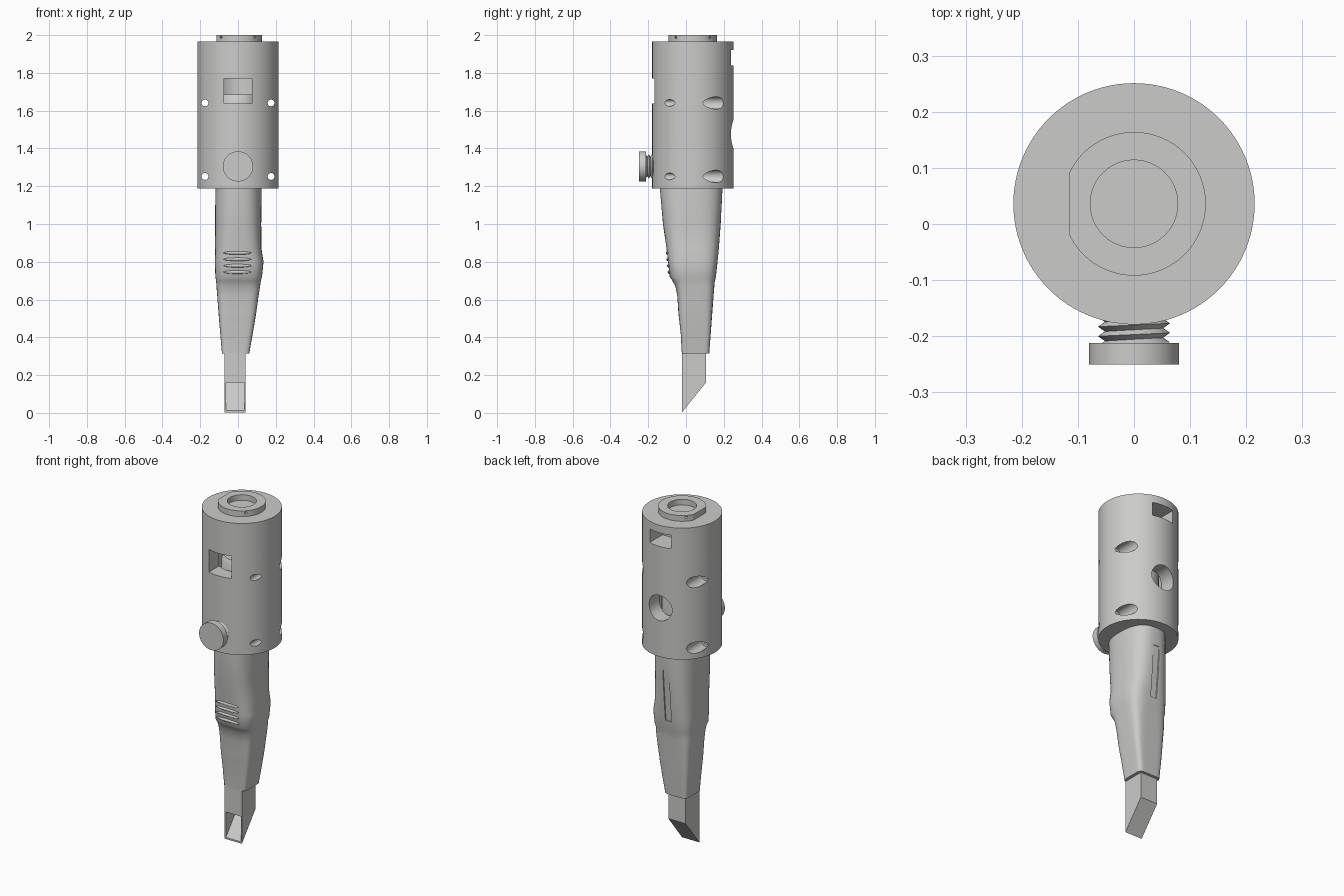
import bpy, bmesh, math
from mathutils import Vector, Matrix

if "Cube" in bpy.data.objects:
    bpy.data.objects.remove(bpy.data.objects["Cube"], do_unlink=True)

grey = bpy.data.materials.new("plain grey")
grey.use_nodes = True
grey.diffuse_color = (0.6, 0.6, 0.59, 1)
grey.node_tree.nodes["Principled BSDF"].inputs["Base Color"].default_value = (0.6, 0.6, 0.59, 1)

CY = 0.036  # y of the main axis


def make(name, bm):
    bmesh.ops.recalc_face_normals(bm, faces=bm.faces)
    me = bpy.data.meshes.new(name)
    bm.to_mesh(me)
    bm.free()
    me.materials.append(grey)
    ob = bpy.data.objects.new(name, me)
    bpy.context.collection.objects.link(ob)
    return ob


def cylinder(name, r, a, b, seg=48):
    """Solid cylinder from point a to point b."""
    a, b = Vector(a), Vector(b)
    d = b - a
    m = Matrix.Translation((a + b) / 2) @ d.to_track_quat('Z', 'Y').to_matrix().to_4x4()
    bm = bmesh.new()
    bmesh.ops.create_cone(bm, cap_ends=True, segments=seg, radius1=r, radius2=r,
                          depth=d.length, matrix=m)
    return make(name, bm)


def box(name, lo, hi, tilt=0):
    lo, hi = Vector(lo), Vector(hi)
    m = (Matrix.Translation((lo + hi) / 2) @ Matrix.Rotation(tilt, 4, 'X')
         @ Matrix.Diagonal((*(hi - lo), 1)))
    bm = bmesh.new()
    bmesh.ops.create_cube(bm, size=1, matrix=m)
    return make(name, bm)


def prism(name, x0, x1, profile):
    """Extrude a (y, z) profile from x0 to x1."""
    bm = bmesh.new()
    f = bm.faces.new([bm.verts.new((x0, y, z)) for y, z in profile])
    ext = bmesh.ops.extrude_face_region(bm, geom=[f])
    bmesh.ops.translate(bm, vec=(x1 - x0, 0, 0),
                        verts=[v for v in ext["geom"] if isinstance(v, bmesh.types.BMVert)])
    return make(name, bm)


def loft(name, rings):
    """Skin equal-length rings of points and cap both ends."""
    bm = bmesh.new()
    rows = [[bm.verts.new(p) for p in ring] for ring in rings]
    n = len(rows[0])
    for a, b in zip(rows, rows[1:]):
        for i in range(n):
            bm.faces.new((a[i], a[(i + 1) % n], b[(i + 1) % n], b[i]))
    bm.faces.new(rows[0])
    bm.faces.new(rows[-1])
    return make(name, bm)


def cut(ob, cutter):
    cutter.hide_render = True
    mod = ob.modifiers.new("cut", 'BOOLEAN')
    mod.operation, mod.solver, mod.object = 'DIFFERENCE', 'EXACT', cutter
    bpy.context.view_layer.objects.active = ob
    bpy.ops.object.modifier_apply(modifier=mod.name)
    bpy.data.objects.remove(cutter, do_unlink=True)


def smooth(ob, angle=30):
    bpy.ops.object.select_all(action='DESELECT')
    ob.select_set(True)
    bpy.context.view_layer.objects.active = ob
    bpy.ops.object.shade_smooth_by_angle(angle=math.radians(angle))


# Housing with an inner chamber, windows and bolt holes
housing = cylinder("housing", 0.215, (0, CY, 1.187), (0, CY, 1.966), 96)
cut(housing, cylinder("chamber", 0.13, (0, CY, 1.28), (0, CY, 1.80)))
cut(housing, box("front_window", (-0.073, -0.3, 1.637), (0.073, CY, 1.77)))
cut(housing, box("back_window", (-0.07, 0.12, 1.84), (0.07, 0.4, 1.92)))
cut(housing, cylinder("back_port", 0.075, (0, CY, 1.475), (0, 0.4, 1.475)))
for x in (-0.175, 0.175):
    for z in (1.252, 1.641):
        cut(housing, cylinder("bolt_hole", 0.018, (x, -0.3, z), (x, 0.4, z), 24))
        cut(housing, cylinder("counterbore", 0.033, (x, 0.06, z), (x, 0.4, z), 32))
smooth(housing)

# Top collar with a shallow bore, one flat side and small set-screw holes
collar = cylinder("top_collar", 0.128, (0, CY, 1.95), (0, CY, 2.0), 64)
cut(collar, cylinder("collar_bore", 0.078, (0, CY, 1.967), (0, CY, 2.1)))
cut(collar, box("collar_flat", (-0.3, -0.3, 1.9), (-0.115, 0.4, 2.1)))
for k in range(4):
    a = math.pi / 4 + k * math.pi / 2
    c, s = math.cos(a), math.sin(a)
    cut(collar, cylinder("set_screw_hole", 0.007, (0.1 * c, CY + 0.1 * s, 1.988),
                         (0.2 * c, CY + 0.2 * s, 1.988), 12))
smooth(collar)

# Thumb screw: flat head and threaded shank
SZ = 1.305
head = cylinder("thumb_screw_head", 0.08, (0, -0.25, SZ), (0, -0.212, SZ), 64)
smooth(head)
thread = [(0.052 if i % 2 else 0.064, -0.214 + 0.0085 * i) for i in range(9)]
shank = loft("thumb_screw_thread", [
    [(r * math.cos(t), y + 0.003 * math.cos(t), SZ + r * math.sin(t))
     for t in (2 * math.pi * i / 40 for i in range(40))] for r, y in thread])
smooth(shank)

# Mouthpiece: z, x min, x max, y min, y max, squareness
sections = [
    (0.315, -0.085, 0.060, -0.022, 0.123, 8),
    (0.42, -0.094, 0.078, -0.028, 0.131, 7),
    (0.50, -0.101, 0.092, -0.037, 0.137, 6),
    (0.54, -0.104, 0.098, -0.041, 0.140, 5.5),
    (0.62, -0.110, 0.109, -0.046, 0.146, 5),
    (0.67, -0.114, 0.117, -0.056, 0.150, 4.5),
    (0.70, -0.116, 0.121, -0.072, 0.153, 4),
    (0.72, -0.120, 0.127, -0.086, 0.158, 4),
    (0.80, -0.122, 0.135, -0.095, 0.167, 3.6),
    (0.87, -0.121, 0.124, -0.103, 0.174, 3.2),
    (1.00, -0.121, 0.123, -0.122, 0.184, 2.8),
    (1.185, -0.120, 0.125, -0.138, 0.193, 2.5),
    (1.29, -0.115, 0.120, -0.138, 0.193, 2.3),
    (1.34, -0.110, 0.110, -0.074, 0.146, 2),
    (1.66, -0.110, 0.110, -0.074, 0.146, 2),
    (1.685, -0.095, 0.095, -0.059, 0.131, 2),
]


def rounded(z, x0, x1, y0, y1, p, n=64):
    pts = []
    for i in range(n):
        t = 2 * math.pi * (i + 0.5) / n
        c, s = math.cos(t), math.sin(t)
        k = (abs(c) ** p + abs(s) ** p) ** (-1 / p)
        pts.append(((x0 + x1) / 2 + (x1 - x0) / 2 * c * k,
                    (y0 + y1) / 2 + (y1 - y0) / 2 * s * k, z))
    return pts


mouthpiece = loft("mouthpiece", [rounded(*s) for s in sections])
# Long shallow groove down the back
cut(mouthpiece, box("back_groove", (-0.02, 0.171, 0.77), (0.02, 0.191, 1.08), -0.085))
smooth(mouthpiece, 35)

# Grip ribs on the front
for i in range(4):
    z = 0.745 + 0.034 * i
    bm = bmesh.new()
    bmesh.ops.create_uvsphere(bm, u_segments=24, v_segments=12, radius=1,
                              matrix=Matrix.Translation((-0.003, -0.088 - 0.1 * (z - 0.745), z))
                              @ Matrix.Diagonal((0.075, 0.009, 0.009, 1)))
    smooth(make(f"grip_rib_{i + 1}", bm))

# Chisel-cut tip, open towards the front
tip = prism("chisel_tip", -0.072, 0.041,
            [(-0.022, 0.002), (0.107, 0.162), (0.107, 0.34), (-0.022, 0.34)])
cut(tip, prism("tip_opening", -0.064, 0.034,
               [(-0.022 - 0.008, 0.002), (0.099, 0.162), (-0.03, 0.162)]))
